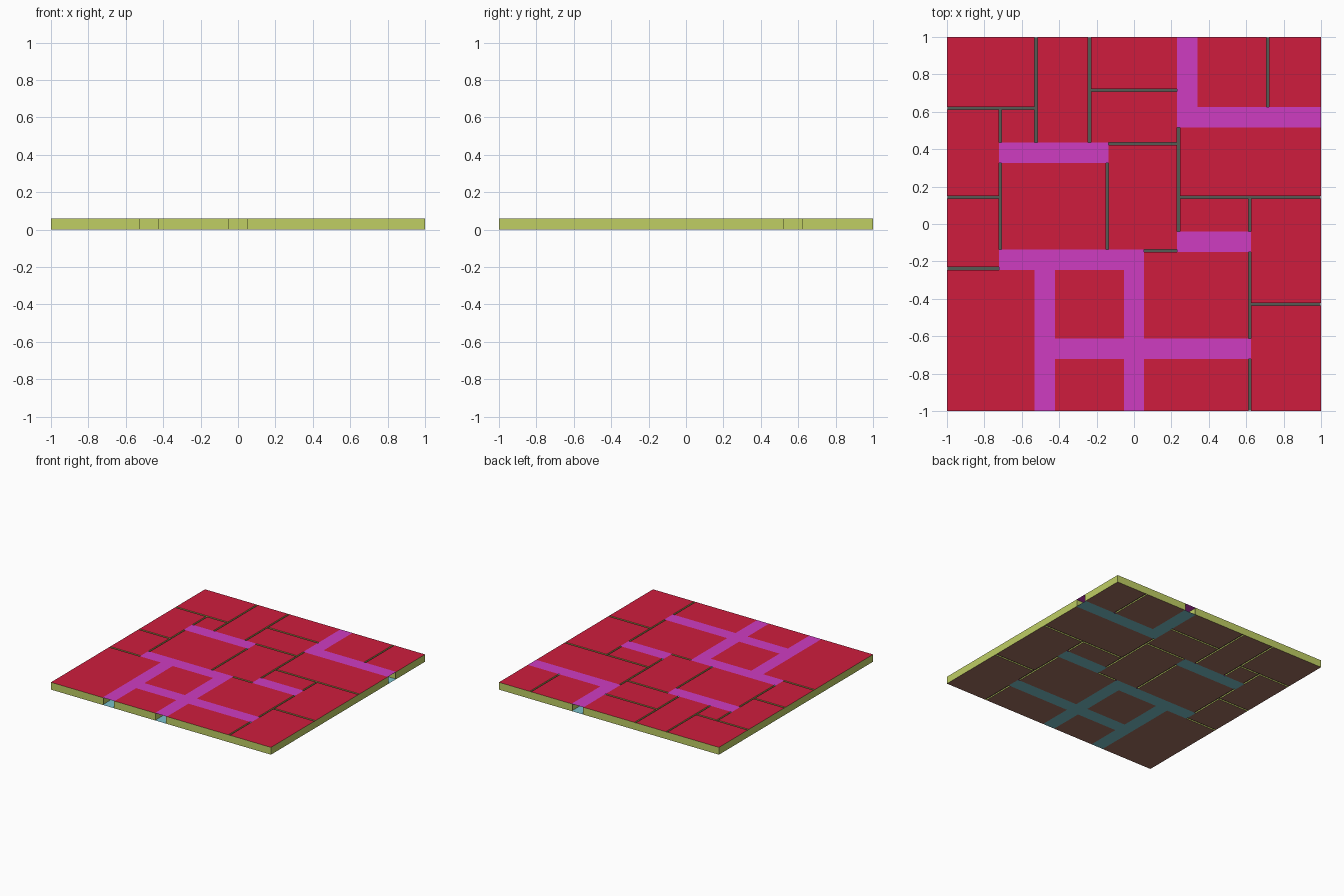
import bpy

if "Cube" in bpy.data.objects:
    bpy.data.objects.remove(bpy.data.objects["Cube"])

N, H, G = 21, 0.06, 0.007      # layout cells per side, slab height, half joint width


def material(name, rgb):
    m = bpy.data.materials.new(name)
    m.diffuse_color = (*[(c / 255) ** 2.2 for c in rgb], 1)
    m.use_nodes = True
    m.node_tree.nodes["Principled BSDF"].inputs["Base Color"].default_value = m.diffuse_color
    return m


RED = material("stone_top", (205, 34, 64))
OLIVE = material("stone_side", (190, 205, 100))
BROWN = material("stone_bottom", (160, 112, 96))
MAGENTA = material("channel_cover", (205, 62, 192))
BLUE = material("channel_floor", (120, 190, 200))
GREY = material("joint", (85, 92, 85))


def pos(c):
    return c * 2 / N - 1


def build(name, quads, mats):
    """Mesh object from (four points, material index) pairs."""
    verts = [p for q, _ in quads for p in q]
    faces = [range(i * 4, i * 4 + 4) for i in range(len(quads))]
    me = bpy.data.meshes.new(name)
    me.from_pydata(verts, [], [list(f) for f in faces])
    for m in mats:
        me.materials.append(m)
    for f, (_, i) in zip(me.polygons, quads):
        f.material_index = i
    ob = bpy.data.objects.new(name, me)
    bpy.context.collection.objects.link(ob)
    return ob


def flat(x0, y0, x1, y1, z, up=True):
    q = [(x0, y0, z), (x1, y0, z), (x1, y1, z), (x0, y1, z)]
    return q if up else q[::-1]


def wall(xa, ya, xb, yb, z0, z1):
    return [(xa, ya, z0), (xb, yb, z0), (xb, yb, z1), (xa, ya, z1)]


def walls(x0, y0, x1, y1, z0, z1):
    c = [(x0, y0), (x1, y0), (x1, y1), (x0, y1)]
    return [wall(*c[i], *c[(i + 1) % 4], z0, z1) for i in range(4)]


def resize(r, d):
    """Shrink (d > 0) or grow a cell rectangle, keeping the slab border fixed."""
    lo = [pos(c) + (d if c > 0 else 0) for c in r[:2]]
    hi = [pos(c) - (d if c < N else 0) for c in r[2:]]
    return (*lo, *hi)


# Stone tiles and channel runs as cell rectangles (x0, y0, x1, y1)
tiles = [(0, 17, 5, 21), (5, 15, 8, 21), (8, 18, 13, 21), (8, 15, 13, 18),
         (14, 17, 18, 21), (18, 17, 21, 21), (13, 12, 21, 16), (0, 12, 3, 17),
         (3, 15, 5, 17), (3, 9, 9, 14), (9, 9, 13, 15), (0, 8, 3, 12),
         (0, 0, 5, 8), (6, 4, 10, 8), (6, 0, 10, 3), (11, 0, 17, 3),
         (11, 4, 17, 9), (13, 10, 17, 12), (17, 6, 21, 12), (17, 0, 21, 6)]
channels = [(13, 16, 14, 21), (14, 16, 21, 17), (3, 14, 9, 15), (3, 8, 11, 9),
            (5, 0, 6, 8), (10, 0, 11, 8), (6, 3, 10, 4), (11, 3, 17, 4),
            (13, 9, 17, 10)]

# Stone tiles: red top, olive sides, brown underside
for n, t in enumerate(tiles):
    r = resize(t, G)
    outer = [t[1] == 0, t[2] == N, t[3] == N, t[0] == 0]
    quads = [(flat(*r, H), 0), (flat(*r, 0, False), 2)]
    full = walls(*[pos(c) for c in t], 0, H)
    # border sides run the whole cell width so the rim stays unbroken
    for q, f, o in zip(walls(*r, 0, H), full, outer):
        quads.append((f if o else q, 1))
    build(f"stone_tile_{n + 1}", quads, [RED, OLIVE, BROWN])

# Channels: thin cover and floor sheets, open where they meet the border
for n, c in enumerate(channels):
    r = resize(c, -G)
    build(f"channel_{n + 1}", [(flat(*r, H), 0), (flat(*r, 0, False), 1)],
          [MAGENTA, BLUE])

# Recessed joints wherever two tiles share an edge
quads = []
for a in tiles:
    for b in tiles:
        for k in (0, 1):
            j = 1 - k
            lo, hi = max(a[j], b[j]), min(a[j + 2], b[j + 2])
            if a[k + 2] == b[k] and hi > lo:
                r = [0] * 4
                r[k], r[k + 2] = pos(b[k]) - G, pos(b[k]) + G
                r[j] = pos(lo) + (0.002 if lo == 0 else 0)
                r[j + 2] = pos(hi) - (0.002 if hi == N else 0)
                quads += [(flat(*r, 0.05), 0), (flat(*r, 0.01, False), 0)]
                quads += [(q, 0) for q in walls(*r, 0.01, 0.05)]
build("joints", quads, [GREY])
